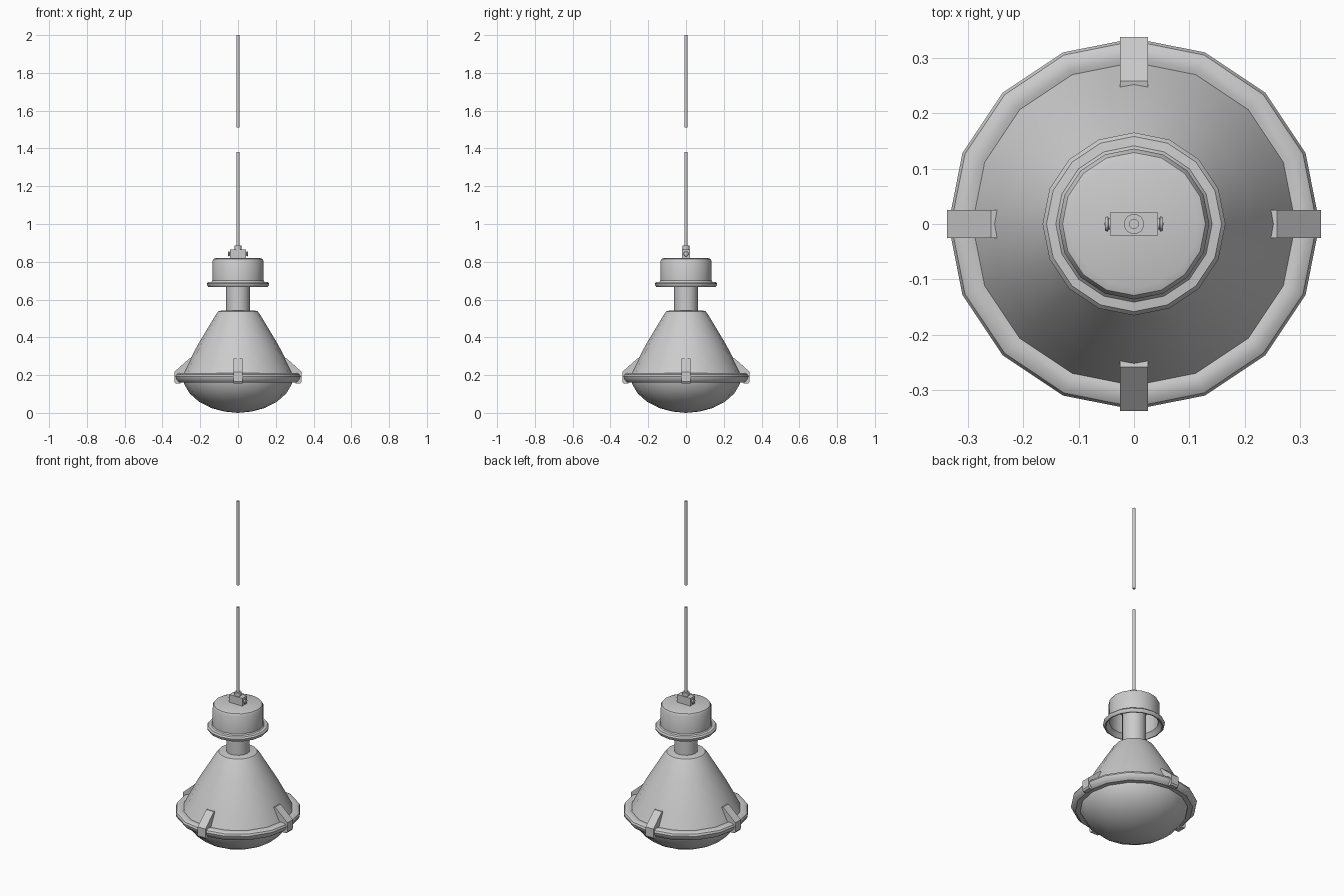
import bpy, bmesh
from math import cos, sin, pi, radians
from mathutils import Matrix

if "Cube" in bpy.data.objects:
    bpy.data.objects.remove(bpy.data.objects["Cube"])


def finish(name, bm, smooth=True):
    bmesh.ops.remove_doubles(bm, verts=bm.verts, dist=1e-5)
    bmesh.ops.recalc_face_normals(bm, faces=bm.faces)
    me = bpy.data.meshes.new(name)
    bm.to_mesh(me)
    bm.free()
    ob = bpy.data.objects.new(name, me)
    bpy.context.collection.objects.link(ob)
    if smooth:
        bpy.ops.object.select_all(action='DESELECT')
        ob.select_set(True)
        bpy.context.view_layer.objects.active = ob
        bpy.ops.object.shade_smooth_by_angle(angle=radians(35))
    return ob


def lathe(name, profile, n=16, matrix=None):
    """Revolve (radius, z) points around z; a corner sits on the x axis."""
    bm = bmesh.new()
    rings = [[bm.verts.new((r * cos(2 * pi * i / n), r * sin(2 * pi * i / n), z))
              for i in range(n)] if r > 0 else [bm.verts.new((0, 0, z))] * n
             for r, z in profile]
    for a, b in zip(rings, rings[1:]):
        for i in range(n):
            j = (i + 1) % n
            bm.faces.new(list(dict.fromkeys((a[i], a[j], b[j], b[i]))))
    if matrix:
        bm.transform(matrix)
    return finish(name, bm)


def rod(name, r, z0, z1, n=16, matrix=None):
    return lathe(name, [(0, z0), (r, z0), (r, z1), (0, z1)], n, matrix)


# Suspension cable in two lengths
rod("lower_cable", 0.009, 0.87, 1.38, 12)
rod("upper_cable", 0.009, 1.51, 2.0, 12)

# Hanger block with collar and side bolts
bm = bmesh.new()
bmesh.ops.create_cube(bm, size=1, matrix=Matrix.Translation((0, 0, 0.841))
                      @ Matrix.Diagonal((0.086, 0.042, 0.048, 1)))
finish("hanger_block", bm, smooth=False)
rod("hanger_collar", 0.018, 0.86, 0.885)
for side, s in (("left", -1), ("right", 1)):
    lathe(side + "_bolt", [(0, 0.04), (0.010, 0.04), (0.010, 0.046), (0.014, 0.047),
                           (0.012, 0.052), (0, 0.053)], 12,
          Matrix.Translation((0, 0, 0.842)) @ Matrix.Rotation(s * pi / 2, 4, 'Y'))

# Ballast cap, hollow from below
lathe("cap", [(0, 0.82), (0.115, 0.82), (0.129, 0.815), (0.136, 0.802), (0.136, 0.70),
              (0.141, 0.694), (0.158, 0.692), (0.165, 0.684), (0.163, 0.674),
              (0.156, 0.666), (0.150, 0.666), (0.130, 0.69), (0.128, 0.80), (0, 0.805)])

# Neck between cap and shade
rod("neck", 0.063, 0.53, 0.81)

# Conical shade
lathe("shade", [(0, 0.542), (0.088, 0.542), (0.103, 0.538), (0.114, 0.525),
                (0.165, 0.44), (0.213, 0.36), (0.258, 0.275), (0.298, 0.195)])

# Rim and glass lens
lathe("rim", [(0.285, 0.205), (0.300, 0.211), (0.318, 0.211), (0.330, 0.204), (0.335, 0.193),
              (0.332, 0.181), (0.322, 0.168), (0.312, 0.160), (0.282, 0.160), (0.285, 0.205)])
lathe("lens", [(0.288, 0.168), (0.284, 0.150), (0.255, 0.102), (0.205, 0.058),
               (0.140, 0.025), (0.070, 0.007), (0, 0)])

# Four clips, an extruded side profile turned around the rim
clip = [(0.305, 0.155), (0.330, 0.155), (0.337, 0.165), (0.337, 0.217), (0.258, 0.288),
        (0.245, 0.286), (0.245, 0.270), (0.285, 0.205)]
for k, side in enumerate(("right", "back", "left", "front")):
    bm = bmesh.new()
    face = bm.faces.new([bm.verts.new((x, -0.025, z)) for x, z in clip])
    ext = bmesh.ops.extrude_face_region(bm, geom=[face])["geom"]
    bmesh.ops.translate(bm, vec=(0, 0.05, 0),
                        verts=[v for v in ext if isinstance(v, bmesh.types.BMVert)])
    bm.transform(Matrix.Rotation(k * pi / 2, 4, 'Z'))
    finish(side + "_clip", bm, smooth=False)
